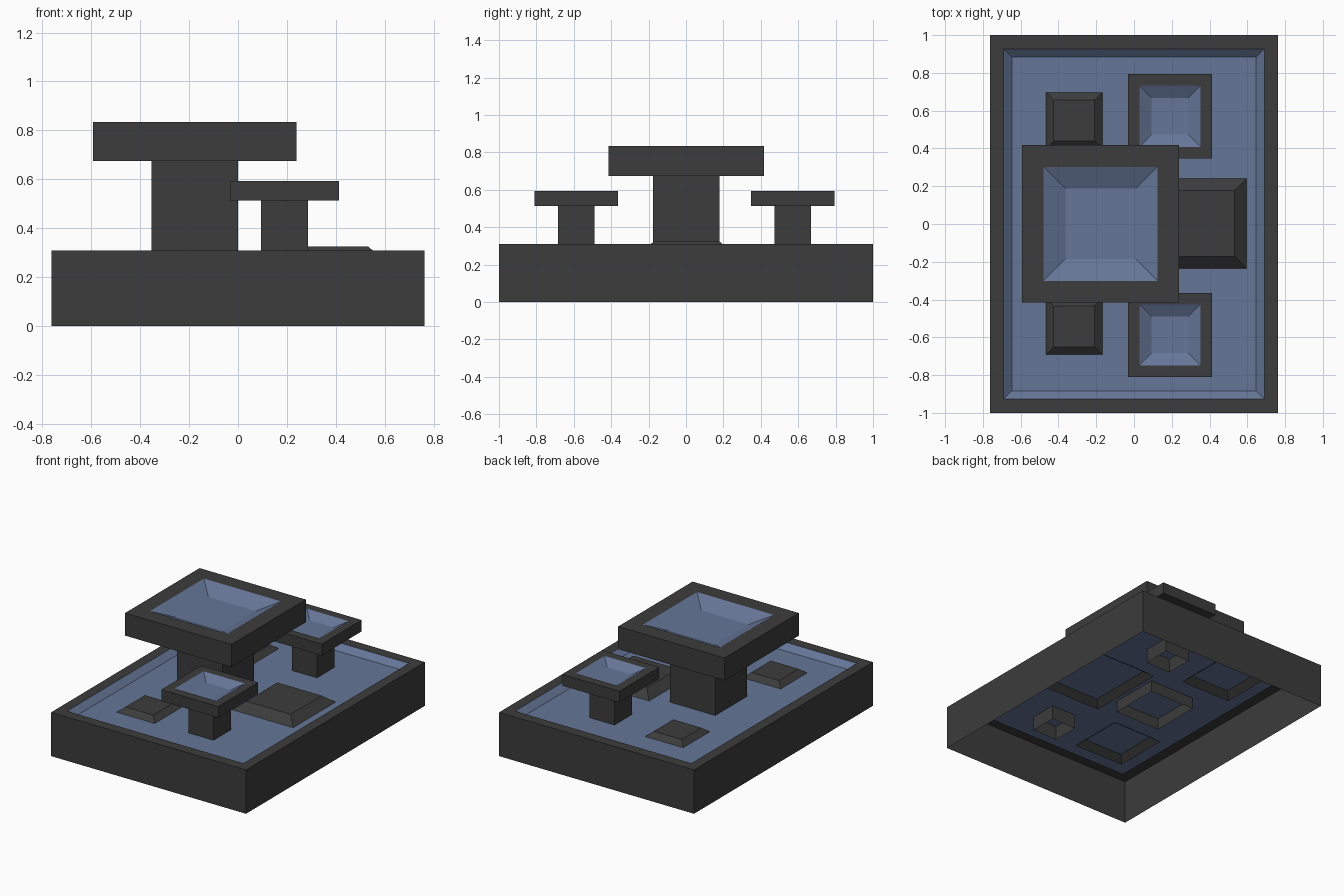
import bpy, bmesh

if "Cube" in bpy.data.objects:
    bpy.data.objects.remove(bpy.data.objects["Cube"])


def material(name, rgb):
    m = bpy.data.materials.new(name)
    m.diffuse_color = (*rgb, 1)
    m.use_nodes = True
    m.node_tree.nodes["Principled BSDF"].inputs["Base Color"].default_value = m.diffuse_color
    return m


STONE = material("dark_stone", (0.045, 0.045, 0.045))
WATER = material("blue_surface", (0.13, 0.18, 0.31))


def loft(name, cx, cy, rings, blue_from=99, cap_end=True, cap_start=False):
    """Join stacked rectangles (half x, half y, z); bands from blue_from on are blue."""
    bm = bmesh.new()
    loops = [[bm.verts.new((cx + sx * hx, cy + sy * hy, z))
              for sx, sy in ((-1, -1), (1, -1), (1, 1), (-1, 1))] for hx, hy, z in rings]
    for i, (a, b) in enumerate(zip(loops, loops[1:])):
        for k in range(4):
            n = (k + 1) % 4
            f = bm.faces.new((a[k], a[n], b[n], b[k]))
            f.material_index = int(i >= blue_from)
    if cap_end:
        f = bm.faces.new(loops[-1])
        f.material_index = int(blue_from < 99)
    if cap_start:
        bm.faces.new(loops[0][::-1])
    me = bpy.data.meshes.new(name)
    bm.to_mesh(me)
    bm.free()
    me.materials.append(STONE)
    me.materials.append(WATER)
    ob = bpy.data.objects.new(name, me)
    bpy.context.collection.objects.link(ob)
    return ob


FLOOR = 0.272

# Outer basin: open underneath, rim and sloped blue pool
loft("base_basin", 0, 0, [(0.763, 1, 0), (0.763, 1, 0.31), (0.69, 0.926, 0.31),
                          (0.647, 0.883, FLOOR)], blue_from=2)


def bowl(name, cx, cy, half, rim, inner, pillar, z0, z1, depth, root):
    # Square dish with a sunken blue bowl, standing on a square pillar
    loft(name + "_dish", cx, cy, [(half, half, z0), (half, half, z1), (rim, rim, z1),
                                  (inner, inner, z1 - depth)], blue_from=2, cap_start=True)
    loft(name + "_pillar", cx, cy, [(pillar, pillar, FLOOR - root), (pillar, pillar, z0)],
         cap_end=False)


bowl("large", -0.177, 0.001, 0.416, 0.302, 0.186, 0.177, 0.675, 0.835, 0.055, 0.08)
for label, y in (("back", 0.57), ("front", -0.587)):
    bowl("small_" + label, 0.19, y, 0.223, 0.162, 0.097, 0.097, 0.513, 0.593, 0.038, 0.1)


def step(name, cx, cy, base, top, z):
    # Bevelled stepping block, its slope continuing a little below the pool floor
    d = 0.04
    out = base + (base - top) * d / (z - FLOOR)
    loft(name, cx, cy, [(out, out, FLOOR - d), (top, top, z)])


step("large_step", 0.358, 0.003, 0.238, 0.174, 0.325)
for label, y in (("back", 0.548), ("front", -0.542)):
    step("small_step_" + label, -0.317, y, 0.149, 0.109, 0.305)
